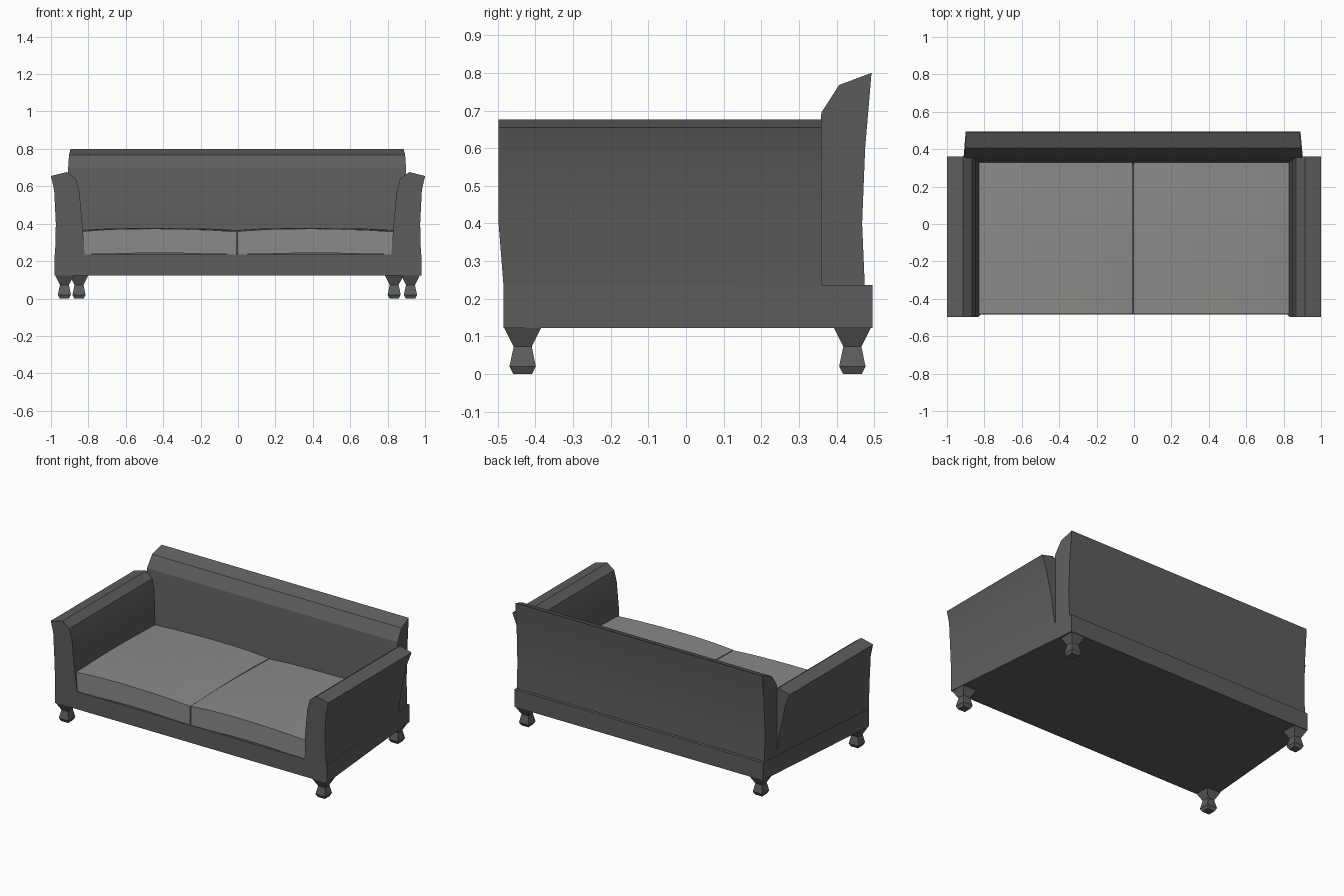
import bpy
import bmesh
import math

cube = bpy.data.objects.get("Cube")
if cube:
    bpy.data.objects.remove(cube, do_unlink=True)


def material(name, rgb):
    mat = bpy.data.materials.new(name)
    mat.use_nodes = True
    mat.diffuse_color = (*rgb, 1)
    mat.node_tree.nodes["Principled BSDF"].inputs["Base Color"].default_value = (*rgb, 1)
    return mat


DARK = material("dark_grey_upholstery", (0.11, 0.11, 0.11))
LIGHT = material("light_grey_cushion", (0.255, 0.255, 0.245))


def finish(bm, name, mat, smooth=False):
    bmesh.ops.recalc_face_normals(bm, faces=bm.faces[:])
    mesh = bpy.data.meshes.new(name)
    bm.to_mesh(mesh)
    bm.free()
    mesh.materials.append(mat)
    obj = bpy.data.objects.new(name, mesh)
    bpy.context.collection.objects.link(obj)
    if smooth:
        bpy.ops.object.select_all(action="DESELECT")
        obj.select_set(True)
        bpy.context.view_layer.objects.active = obj
        bpy.ops.object.shade_smooth_by_angle(angle=math.radians(25))
    return obj


def loft(name, rings, mat, smooth=False):
    """Join matching rings of points with quads and cap both ends."""
    bm = bmesh.new()
    loops = [[bm.verts.new(p) for p in ring] for ring in rings]
    n = len(loops[0])
    for a, b in zip(loops, loops[1:]):
        for i in range(n):
            j = (i + 1) % n
            bm.faces.new((a[i], a[j], b[j], b[i]))
    bm.faces.new(loops[0])
    bm.faces.new(loops[-1])
    return finish(bm, name, mat, smooth)


# Base frame, narrower at the back
def base_ring(z):
    return [(-0.98, -0.485, z), (0.98, -0.485, z), (0.89, 0.495, z), (-0.9, 0.495, z)]


loft("base_frame", [base_ring(0.122), base_ring(0.236)], DARK)

# Arms: rolled section, outer side drawn in towards the back at the bottom
ARM = [(0.82, 0.235), (0.978, 0.235), (0.974, 0.4), (0.983, 0.58), (1.0, 0.655),
       (0.915, 0.676), (0.866, 0.64), (0.848, 0.57), (0.832, 0.4)]


def arm_ring(side, back):
    ring = []
    for x, z in ARM:
        low = max(0, (0.655 - z) / 0.42)
        if back:
            y = 0.36
            x -= 0.075 * low if x > 0.9 else 0
        else:
            y = -0.498 + 0.013 * max(0, (0.4 - z) / 0.165)
        ring.append((side * x, y, z))
    return ring


for side, label in ((1, "left"), (-1, "right")):
    loft(label + "_arm", [arm_ring(side, False), arm_ring(side, True)], DARK, True)

# Backrest: side profile swept across the width
BACK = [(0.32, 0.235), (0.475, 0.235), (0.468, 0.4), (0.476, 0.6), (0.493, 0.8),
        (0.407, 0.768), (0.36, 0.695), (0.345, 0.55), (0.33, 0.38)]


def back_ring(x, flare):
    return [(x + flare * (0.493 - y), y, z) for y, z in BACK]


loft("backrest", [back_ring(-0.895, -0.1), back_ring(0.885, 0.1)], DARK, True)


# Seat cushions: softly uneven gridded tops
def cushion(name, x0, x1, y0=-0.482, y1=0.335, n=6):
    bm = bmesh.new()
    top, bottom = [], []
    for j in range(n + 1):
        for i in range(n + 1):
            u, v = i / n, j / n
            x, y = x0 + u * (x1 - x0), y0 + v * (y1 - y0)
            puff = 0.013 * math.sin(math.pi * u) ** 0.6 + 0.006 * math.sin(math.pi * v)
            ripple = 0.002 * math.sin(5 * u + 4 * v)
            top.append(bm.verts.new((x, y, 0.359 + puff + ripple)))
            bottom.append(bm.verts.new((x, y, 0.236 + 0.008 * math.sin(math.pi * u) ** 2)))
    w = n + 1
    for layer in (top, bottom):
        for j in range(n):
            for i in range(n):
                k = j * w + i
                bm.faces.new((layer[k], layer[k + 1], layer[k + w + 1], layer[k + w]))
    for i in range(n):
        for a, b in ((i, i + 1), (n * w + i, n * w + i + 1),
                     (i * w, i * w + w), (i * w + n, i * w + n + w)):
            bm.faces.new((bottom[a], bottom[b], top[b], top[a]))
    return finish(bm, name, LIGHT)


cushion("right_cushion", -0.835, -0.007)
cushion("left_cushion", -0.003, 0.83)

# Square turned feet, set in from each corner
FOOT = [(0.0, 0.025), (0.02, 0.035), (0.073, 0.024), (0.124, 0.05)]


def foot(name, cx, cy):
    rings = [[(cx + sx * r, cy + sy * r, z) for sx, sy in ((-1, -1), (1, -1), (1, 1), (-1, 1))]
             for z, r in FOOT]
    loft(name, rings, DARK)


foot("front_right_foot", -0.928, -0.434)
foot("front_left_foot", 0.922, -0.434)
foot("back_right_foot", -0.85, 0.442)
foot("back_left_foot", 0.835, 0.442)
